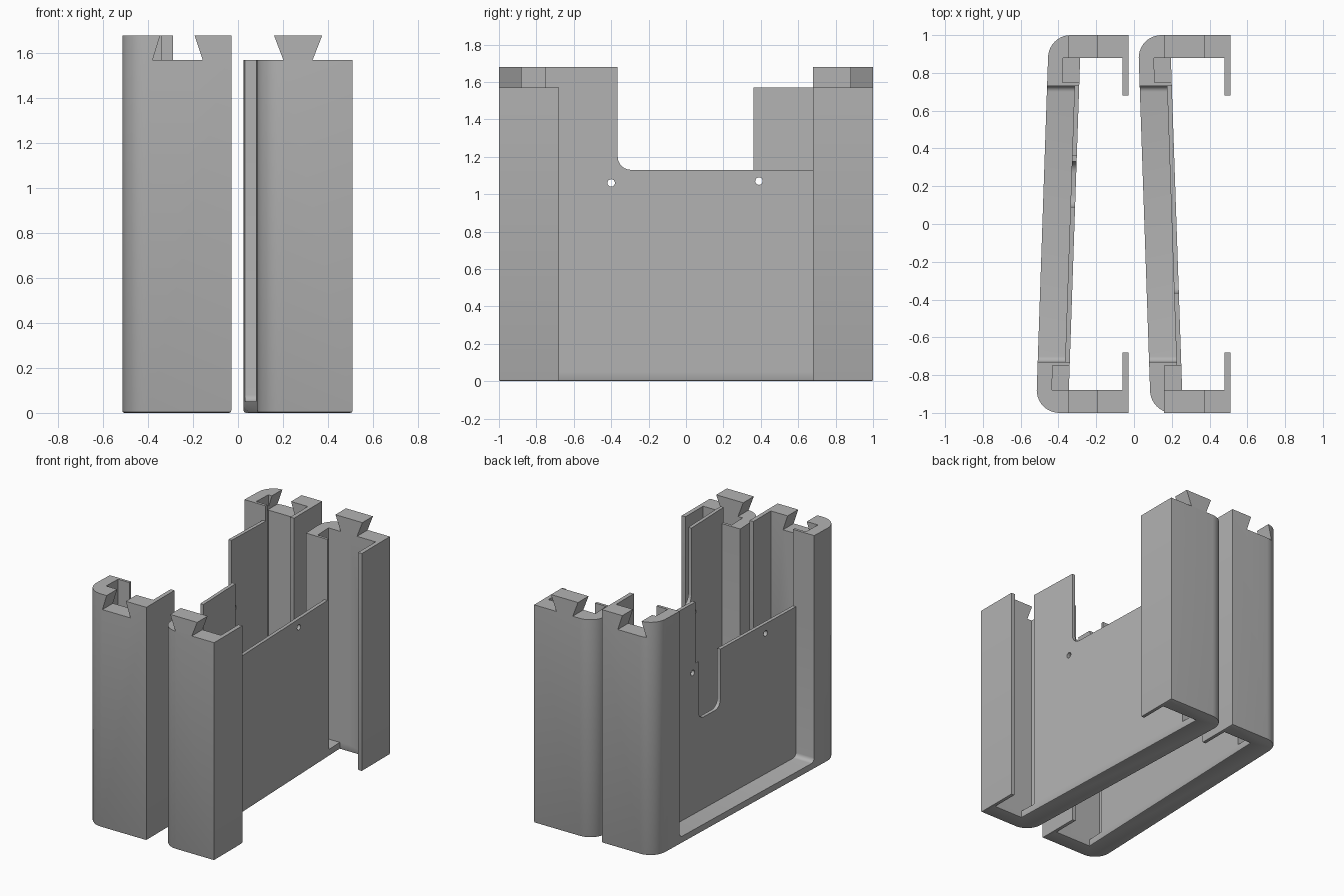
import bpy, bmesh, math
from mathutils import Vector

if "Cube" in bpy.data.objects:
    bpy.data.objects.remove(bpy.data.objects["Cube"])

grey = bpy.data.materials.new("plain_grey")
grey.diffuse_color = (0.45, 0.45, 0.45, 1)
grey.use_nodes = True
grey.node_tree.nodes["Principled BSDF"].inputs["Base Color"].default_value = grey.diffuse_color


def prism(name, points, offset):
    """Extrude a flat 3D outline along an offset vector."""
    bm = bmesh.new()
    face = bm.faces.new([bm.verts.new(p) for p in points])
    ext = bmesh.ops.extrude_face_region(bm, geom=[face])
    moved = [v for v in ext["geom"] if isinstance(v, bmesh.types.BMVert)]
    bmesh.ops.translate(bm, verts=moved, vec=Vector(offset))
    bmesh.ops.recalc_face_normals(bm, faces=bm.faces)
    mesh = bpy.data.meshes.new(name)
    bm.to_mesh(mesh)
    bm.free()
    mesh.materials.append(grey)
    obj = bpy.data.objects.new(name, mesh)
    bpy.context.collection.objects.link(obj)
    return obj


def cut(obj, cutters):
    """Subtract each cutter, then delete it."""
    for c in cutters:
        mod = obj.modifiers.new("cut", "BOOLEAN")
        mod.operation, mod.solver, mod.object = "DIFFERENCE", "EXACT", c
        bpy.context.view_layer.objects.active = obj
        bpy.ops.object.modifier_apply(modifier=mod.name)
        bpy.data.objects.remove(c)


def arc(cx, cy, r, a0, a1, n=10):
    return [(cx + r * math.cos(math.radians(a0 + (a1 - a0) * i / n)),
             cy + r * math.sin(math.radians(a0 + (a1 - a0) * i / n))) for i in range(n + 1)]


def bracket(side, mid, slope, lip_x, height):
    wall = lambda y, d=0.0: mid + slope * y + d      # slanted wall line, d inward

    # C-shaped outline: rounded outer corners, two arms with lips
    front, back = wall(-0.88), wall(0.88)
    outline = arc(back + 0.12, 0.88, 0.12, 180, 90)
    outline += [(lip_x, 1), (lip_x, 0.68), (lip_x - 0.03, 0.68), (lip_x - 0.03, 0.88),
                (back + 0.17, 0.88), (front + 0.17, -0.88), (lip_x - 0.03, -0.88),
                (lip_x - 0.03, -0.68), (lip_x, -0.68), (lip_x, -1)]
    outline += arc(front + 0.12, -0.88, 0.12, 270, 180)
    body = prism(side + "_bracket", [(x, y, 0) for x, y in outline], (0, 0, height))

    # softened bottom rim
    bm = bmesh.new()
    bm.from_mesh(body.data)
    rim = [e for e in bm.edges if all(v.co.z < 1e-5 for v in e.verts)]
    bmesh.ops.bevel(bm, geom=rim, offset=0.01, segments=2, profile=0.5, affect="EDGES")
    bm.to_mesh(body.data)
    bm.free()

    cutters = []
    # corner pockets open to the inside
    for t in (-1, 1):
        a, b = 0.75 * t, 0.88 * t
        cutters.append(prism("pocket", [(wall(a, 0.08), a, 0.05), (wall(a, 0.25), a, 0.05),
                                        (wall(b, 0.25), b, 0.05), (wall(b, 0.08), b, 0.05)],
                             (0, 0, 2)))
    # outer recess with rounded lower corners, leaving a thin panel
    yz = arc(-0.70, 0.08, 0.03, 180, 270, 5) + arc(0.70, 0.08, 0.03, 270, 360, 5)
    yz += [(0.73, 2), (-0.73, 2)]
    cutters.append(prism("recess", [(wall(y, -0.1), y, z) for y, z in yz], (0.245, 0, 0)))
    # open window above the panel
    if side == "right":
        yz = arc(-0.295, 1.20, 0.07, 180, 270, 6) + [(0.73, 1.13), (0.73, 2), (-0.365, 2)]
    else:
        yz = [(-0.73, 1.13)] + arc(0.15, 0.77, 0.06, 180, 270, 6) + \
             arc(0.27, 0.77, 0.06, 270, 360, 6) + \
             [(0.33, 1.13), (0.36, 1.13), (0.36, 1.57), (0.73, 1.57), (0.73, 2), (-0.73, 2)]
        yz.insert(1, (0.09, 1.13))
    cutters.append(prism("window", [(wall(y, -0.1), y, z) for y, z in yz], (0.32, 0, 0)))
    # small pin holes
    for y, z in ((-0.4, 1.06), (0.39, 1.07)):
        ring = arc(y, z, 0.02, 0, 360, 16)[:-1]
        cutters.append(prism("pin_hole", [(mid - 0.2, p, q) for p, q in ring], (0.5, 0, 0)))
    # dovetail sockets through both arms
    if side == "left":
        for y in (-1.1, 0.86):
            cutters.append(prism("socket", [(-0.38, y, 1.57), (-0.157, y, 1.57),
                                            (-0.2, y, 1.70), (-0.34, y, 1.70)], (0, 0.24, 0)))
    cut(body, cutters)
    return body, wall


left, _ = bracket("left", -0.485, 0.034, -0.03, 1.68)
right, wall = bracket("right", 0.055, -0.034, 0.51, 1.57)
parts = [left, right]

# dovetail tabs on the right bracket
for label, y in (("front", -1), ("back", 0.88)):
    parts.append(prism(label + "_dovetail_tab", [(0.202, y, 1.57), (0.332, y, 1.57),
                                                 (0.375, y, 1.68), (0.16, y, 1.68)], (0, 0.12, 0)))
# raised end of the right panel
parts.append(prism("panel_ear", [(wall(y, d), y, 1.57) for y, d in
                                 ((-0.75, 0.145), (-0.75, 0.17), (-0.365, 0.17), (-0.365, 0.145))],
                   (0, 0, 0.11)))

for p in parts:
    bpy.ops.object.select_all(action="DESELECT")
    p.select_set(True)
    bpy.context.view_layer.objects.active = p
    bpy.ops.object.shade_smooth_by_angle(angle=math.radians(30))
